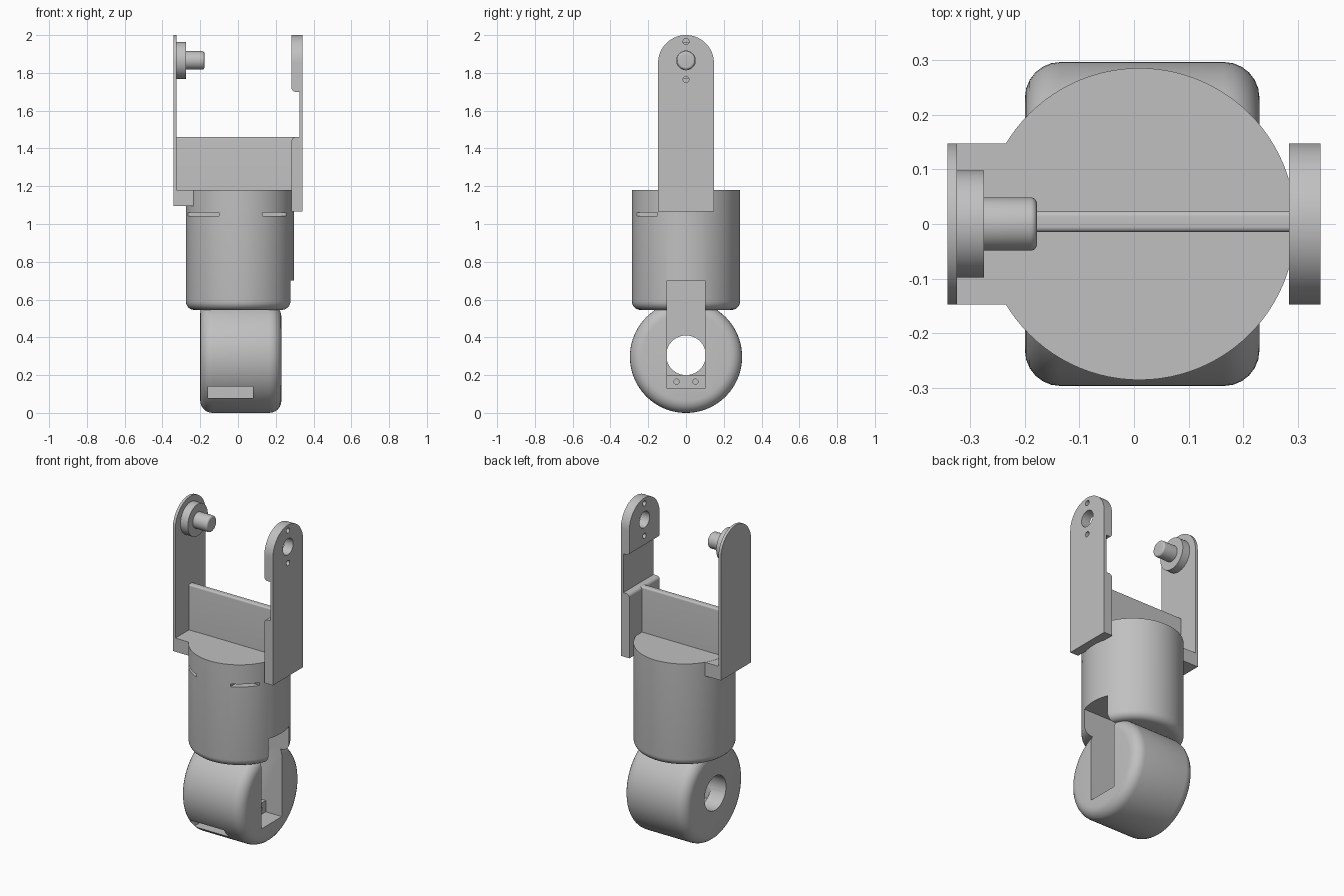
import bpy, bmesh, math
from mathutils import Matrix, Vector

if "Cube" in bpy.data.objects:
    bpy.data.objects.remove(bpy.data.objects["Cube"])

grey = bpy.data.materials.new("plain grey")
grey.use_nodes = True
colour = (0.53, 0.53, 0.53, 1)
grey.diffuse_color = colour
grey.node_tree.nodes["Principled BSDF"].inputs["Base Color"].default_value = colour


def finish(name, bm):
    bmesh.ops.recalc_face_normals(bm, faces=bm.faces)
    mesh = bpy.data.meshes.new(name)
    bm.to_mesh(mesh)
    bm.free()
    mesh.materials.append(grey)
    ob = bpy.data.objects.new(name, mesh)
    bpy.context.scene.collection.objects.link(ob)
    return ob


def round_edges(bm, test, width, segments=6):
    edges = [e for e in bm.edges if test(e)]
    bmesh.ops.bevel(bm, geom=edges, offset=width, segments=segments,
                    profile=0.5, affect='EDGES')


def box(name, lo, hi, rounding=0, test=None):
    bm = bmesh.new()
    bmesh.ops.create_cube(bm, size=1)
    for v in bm.verts:
        v.co = Vector([(a + b) / 2 + c * (b - a) for a, b, c in zip(lo, hi, v.co)])
    if rounding:
        round_edges(bm, test, rounding)
    return finish(name, bm)


def rod(name, axis, radius, start, end, a, b, rim=lambda t: 0, sides=64):
    """Cylinder along X (a, b = y, z) or Z (a, b = x, y); rim(end) gives its rounding."""
    bm = bmesh.new()
    bmesh.ops.create_cone(bm, cap_ends=True, segments=sides, radius1=radius,
                          radius2=radius, depth=end - start)
    bmesh.ops.translate(bm, verts=bm.verts, vec=(0, 0, (start + end) / 2))
    for level in (start, end):
        if rim(level):
            round_edges(bm, lambda e: all(abs(v.co.z - level) < 1e-5 for v in e.verts), rim(level))
    if axis == 'X':
        bm.transform(Matrix.Translation((0, a, b)) @ Matrix.Rotation(math.pi / 2, 4, 'Y'))
    else:
        bm.transform(Matrix.Translation((a, b, 0)))
    return finish(name, bm)


def prism(name, points, direction):
    """Extrude a closed outline along a direction."""
    bm = bmesh.new()
    face = bm.faces.new([bm.verts.new(p) for p in points])
    out = bmesh.ops.extrude_face_region(bm, geom=[face])
    moved = [g for g in out["geom"] if isinstance(g, bmesh.types.BMVert)]
    bmesh.ops.translate(bm, verts=moved, vec=direction)
    return finish(name, bm)


def combine(ob, tools, operation='DIFFERENCE'):
    for tool in tools:
        tool.hide_render = True
        mod = ob.modifiers.new("shape", 'BOOLEAN')
        mod.operation, mod.object, mod.solver = operation, tool, 'EXACT'
    bpy.context.view_layer.update()
    graph = bpy.context.evaluated_depsgraph_get()
    mesh = bpy.data.meshes.new_from_object(ob.evaluated_get(graph))
    ob.modifiers.clear()
    ob.data = mesh
    for tool in tools:
        bpy.data.objects.remove(tool)


def arm_outline(name, x0, x1, bottom):
    """Upright plate with a half-round top."""
    half, top = 0.148, 2.0
    arc = [math.pi * i / 32 for i in range(33)]
    pts = [(x0, half * math.cos(t), top - half + half * math.sin(t)) for t in arc]
    pts += [(x0, -half, bottom), (x0, half, bottom)]
    return prism(name, pts, (x1 - x0, 0, 0))


def slot_cutters():
    return [box("slot_cut", (-0.1, -0.1, 0.2), (0.5, 0.1, 0.7)),
            box("step_cut", (0.12, -0.1, 0.13), (0.5, 0.1, 0.25))]


# Rounded wheel with axle hole, side slot, screw holes and front notch
wheel = rod("wheel", 'X', 0.297, -0.2, 0.23, 0, 0.297, lambda t: 0.065, 96)
combine(wheel, slot_cutters()
        + [rod("axle_cut", 'X', 0.105, -0.4, 0.0, 0, 0.305),
           box("notch_cut", (-0.16, -0.4, 0.08), (0.08, -0.13, 0.14))]
        + [rod("screw_cut", 'X', 0.014, 0.02, 0.2, y, 0.165, sides=24) for y in (-0.05, 0.05)])

# Cylindrical body with the slot and the thin seams near its top
body = rod("body", 'Z', 0.286, 0.545, 1.18, 0.01, 0,
           lambda t: 0.045 if t < 1 else 0, 96)
combine(body, slot_cutters()
        + [box("seam_cut", (-0.4, -0.4, 1.043), (-0.1, -0.08, 1.06)),
           box("seam_cut", (0.13, -0.4, 1.043), (0.4, -0.15, 1.06))])

# Cross web between the arms
web = box("web", (-0.335, -0.015, 1.15), (0.3, 0.024, 1.46), 0.01,
          lambda e: all(v.co.z > 1.4 for v in e.verts) and abs(e.verts[0].co.x - e.verts[1].co.x) > 0.1)

# Thin arm with its foot, boss and pin
thin_arm = arm_outline("pin_arm", -0.342, -0.325, 1.095)
foot = box("pin_arm_foot", (-0.341, -0.148, 1.095), (-0.2, 0.148, 1.179), 0.015,
           lambda e: all(v.co.z < 1.1 and v.co.x < -0.3 for v in e.verts))
boss = rod("boss", 'X', 0.098, -0.33, -0.275, 0, 1.866)
pin = rod("pin", 'X', 0.049, -0.28, -0.178, 0, 1.866,
          lambda t: 0.012 if t > -0.2 else 0)

# Stepped arm: thick foot, thin middle and thick head
inner, thin, outer = 0.284, 0.325, 0.342
r = 0.02
steps = [(outer, 1.065), (outer, 2.1), (inner, 2.1)]
quarter = [math.pi / 2 * i / 6 for i in range(7)]
steps += [(inner + r - r * math.cos(t), 1.7 + r - r * math.sin(t)) for t in quarter]
steps += [(thin, 1.7), (thin, 1.46)]
steps += [(inner + r - r * math.sin(t), 1.46 - r + r * math.cos(t)) for t in quarter]
steps += [(inner, 1.065)]
socket_arm = prism("socket_arm", [(x, -0.2, z) for x, z in steps], (0, 0.4, 0))
combine(socket_arm, [arm_outline("outline", 0.2, 0.4, 1.0)], 'INTERSECT')
combine(socket_arm, [rod("hole_cut", 'X', radius, 0.2, 0.4, 0, z, sides=32)
                     for radius, z in ((0.05, 1.866), (0.016, 1.966), (0.016, 1.765))])

# Smooth the curved surfaces and keep the hard edges
bpy.ops.object.select_all(action='DESELECT')
for ob in (wheel, body, web, thin_arm, foot, boss, pin, socket_arm):
    ob.select_set(True)
    bpy.context.view_layer.objects.active = ob
bpy.ops.object.shade_smooth_by_angle(angle=math.radians(30))
